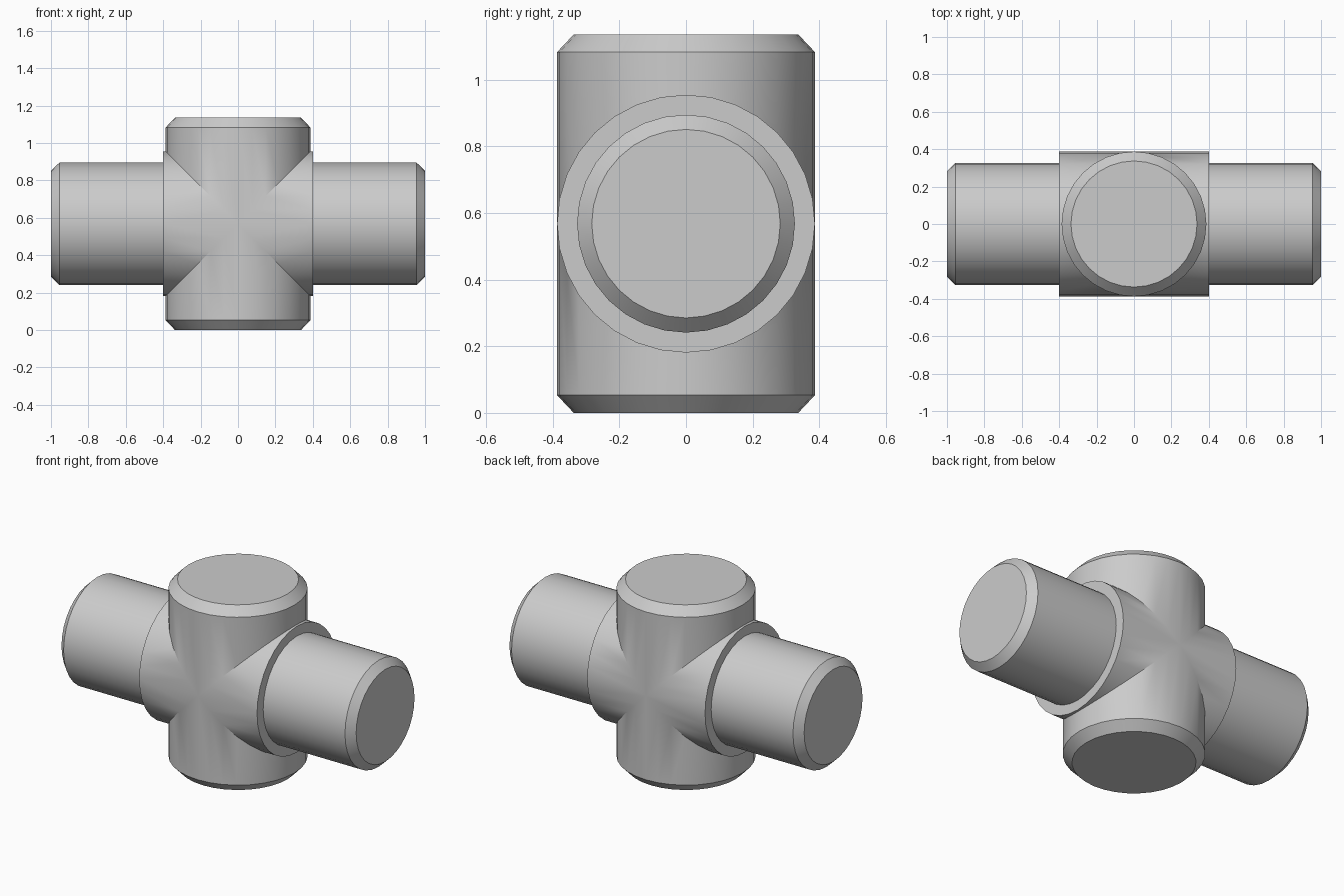
import bpy, bmesh
from math import radians, pi
from mathutils import Matrix, Vector

cube = bpy.data.objects.get("Cube")
if cube:
    bpy.data.objects.remove(cube)

SIDES = 32
MID = 0.568      # height of the crossing point
R = 0.387        # body radius

grey = bpy.data.materials.new("plain_grey")
grey.use_nodes = True
colour = (0.6, 0.6, 0.6, 1)
grey.diffuse_color = colour
grey.node_tree.nodes["Principled BSDF"].inputs["Base Color"].default_value = colour


def turned(name, half_profile, rotation):
    """Solid of revolution, mirrored about its middle, from (radius, distance) points."""
    profile = [(r, -d) for r, d in reversed(half_profile)] + half_profile
    bm = bmesh.new()
    rings = []
    for r, d in profile:
        ring = bmesh.ops.create_circle(bm, segments=SIDES, radius=r,
                                       matrix=Matrix.Translation((0, 0, d)))
        rings.append(ring["verts"])
    for a, b in zip(rings, rings[1:]):
        for i in range(SIDES):
            j = (i + 1) % SIDES
            bm.faces.new((a[i], a[j], b[j], b[i]))
    bm.faces.new(rings[0])
    bm.faces.new(rings[-1])
    bmesh.ops.recalc_face_normals(bm, faces=bm.faces)
    bm.transform(Matrix.Translation((0, 0, MID)) @ rotation)
    mesh = bpy.data.meshes.new(name)
    bm.to_mesh(mesh)
    bm.free()
    mesh.materials.append(grey)
    obj = bpy.data.objects.new(name, mesh)
    bpy.context.collection.objects.link(obj)
    return obj


# Upright barrel with chamfered ends
fitting = turned("cross_fitting", [(R, 0.515), (0.337, MID)], Matrix.Identity(4))

# Crosswise barrel with a step down to chamfered stubs
arms = turned("side_arms", [(R, 0.4), (0.327, 0.4), (0.327, 0.955), (0.283, 1.0)],
              Matrix.Rotation(pi / 2, 4, "Y"))

# Join both barrels into one body
union = fitting.modifiers.new("join_arms", "BOOLEAN")
union.operation = "UNION"
union.solver = "EXACT"
union.object = arms
bpy.ops.object.select_all(action="DESELECT")
fitting.select_set(True)
bpy.context.view_layer.objects.active = fitting
bpy.ops.object.modifier_apply(modifier=union.name)
bpy.data.objects.remove(arms)
bpy.ops.object.shade_smooth_by_angle(angle=radians(30))
